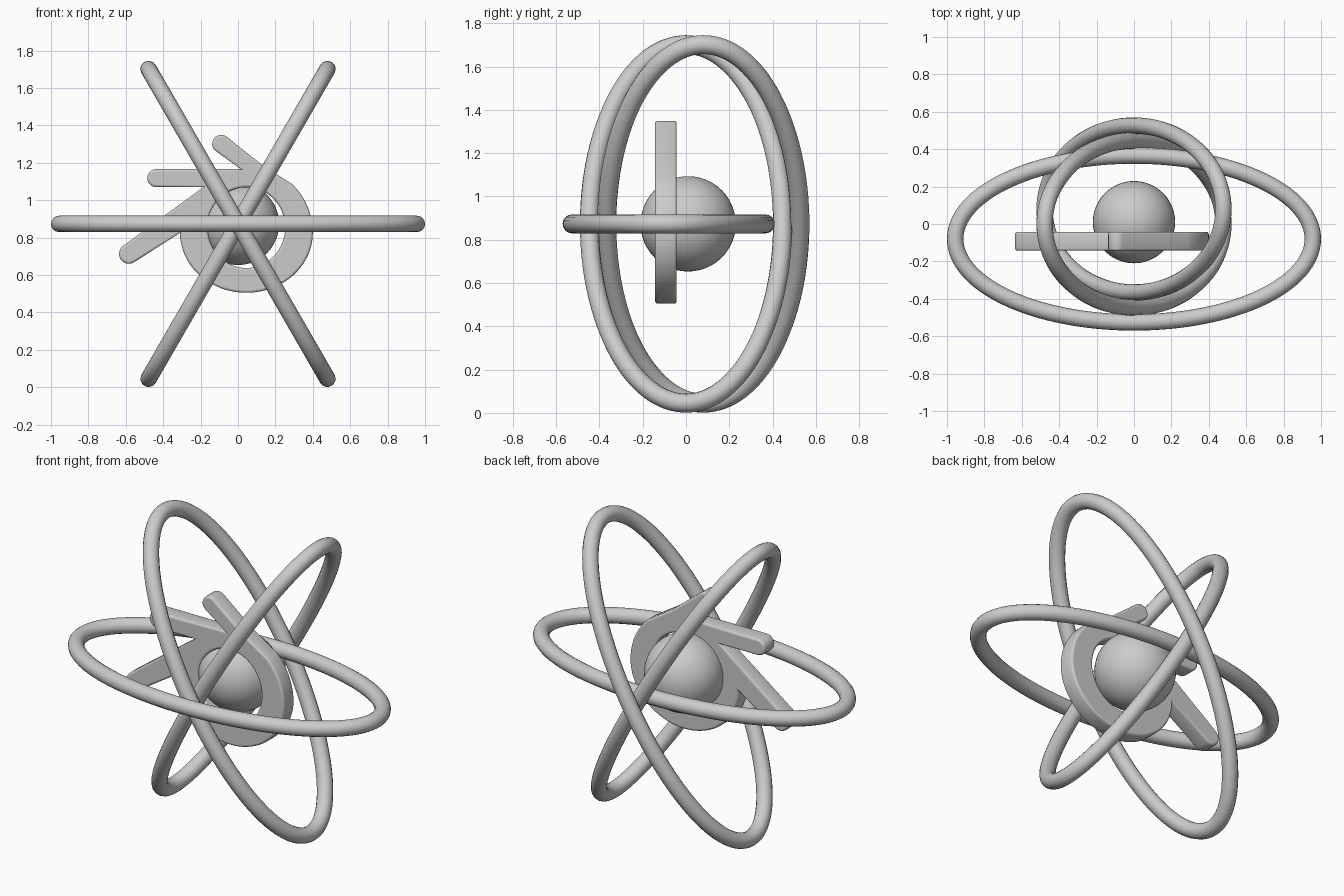
import bpy
from math import sin, cos, pi, radians, atan2

if "Cube" in bpy.data.objects:
    bpy.data.objects.remove(bpy.data.objects["Cube"])

CZ = 0.873  # height of the common centre


def curve_object(name, splines, dims):
    cu = bpy.data.curves.new(name, 'CURVE')
    cu.dimensions = dims
    for pts in splines:
        sp = cu.splines.new('POLY')
        sp.points.add(len(pts) - 1)
        for p, co in zip(sp.points, pts):
            p.co = (co[0], co[1], 0, 1)
        sp.use_cyclic_u = True
    ob = bpy.data.objects.new(name, cu)
    bpy.context.collection.objects.link(ob)
    return ob


def to_mesh(ob):
    bpy.ops.object.select_all(action='DESELECT')
    bpy.context.view_layer.objects.active = ob
    ob.select_set(True)
    bpy.ops.object.convert(target='MESH')
    bpy.ops.object.shade_smooth_by_angle(angle=radians(35))


def arc(cx, cy, rx, ry, a0, a1, n):
    return [(cx + rx * cos(radians(a0 + (a1 - a0) * i / n)),
             cy + ry * sin(radians(a0 + (a1 - a0) * i / n))) for i in range(n + 1)]


# Three elliptical orbit rings, each in its own depth layer
ellipse = arc(0, 0, 0.956, 0.446, 0, 360, 128)[:-1]
for name, depth, tilt in (("orbit_ring_level", -0.08, 0),
                          ("orbit_ring_left", 0.0, 60),
                          ("orbit_ring_right", 0.08, -60)):
    ring = curve_object(name, [ellipse], '3D')
    ring.data.bevel_depth = 0.044
    ring.data.bevel_resolution = 6
    ring.location = (0, depth, CZ)
    ring.rotation_euler = (0, radians(tilt), 0)
    to_mesh(ring)

# Core ball
bpy.ops.mesh.primitive_uv_sphere_add(segments=48, ring_count=24, radius=0.22,
                                     location=(0, 0.01, CZ))
bpy.context.object.name = "core_ball"
bpy.ops.object.shade_smooth()

# Flat collar with three round-ended arms, outline drawn in x and z
outline = (arc(0.045, 0.825, 0.355, 0.32, 180, 360, 40)
           + arc(0.045, 0.825, 0.355, 0.36, 0, 46, 12)[1:]
           + [(0.13, 1.187)]
           + arc(-0.09, 1.301, 0.048, 0.048, 51.5, 231.5, 12)
           + [(0.015, 1.166)]
           + arc(-0.437, 1.118, 0.048, 0.048, 90, 270, 12)
           + [(-0.185, 1.07)]
           + arc(-0.583, 0.713, 0.053, 0.053, 126, 306, 12))
hole = arc(0.045, 0.853, 0.207, 0.216, 0, 360, 64)[:-1]
collar = curve_object("armed_collar", [outline, hole], '2D')
cu = collar.data
cu.fill_mode = 'BOTH'
cu.extrude = 0.038
cu.bevel_depth = 0.012
cu.bevel_resolution = 2
cu.offset = -0.012
collar.location = (0, -0.093, 0)
collar.rotation_euler = (pi / 2, 0, 0)
to_mesh(collar)
